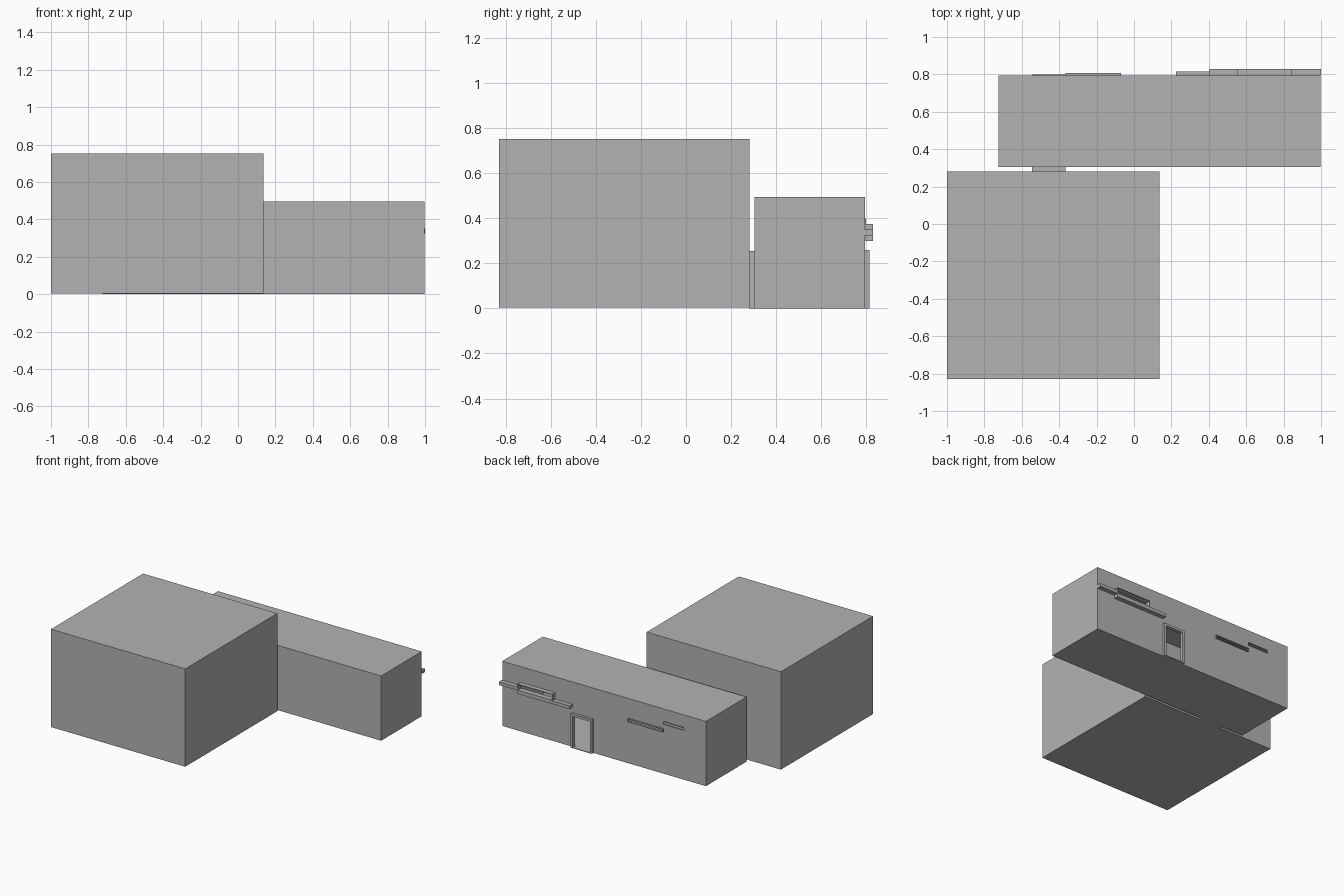
import bpy

if "Cube" in bpy.data.objects:
    bpy.data.objects.remove(bpy.data.objects["Cube"])

grey = bpy.data.materials.new("plain_grey")
grey.diffuse_color = (0.45, 0.45, 0.45, 1)
grey.use_nodes = True
grey.node_tree.nodes["Principled BSDF"].inputs["Base Color"].default_value = grey.diffuse_color


def box(name, x, y, z):
    """Flat-sided block between the given (low, high) limits."""
    bpy.ops.mesh.primitive_cube_add(
        size=1, location=[(a + b) / 2 for a, b in (x, y, z)])
    ob = bpy.context.object
    ob.name = name
    ob.scale = [b - a for a, b in (x, y, z)]
    bpy.ops.object.transform_apply(location=False, rotation=False, scale=True)
    ob.data.materials.append(grey)
    return ob


def cut(target, name, x, y, z):
    """Subtract a hidden block from the target."""
    cutter = box(name, x, y, z)
    cutter.hide_render = True
    cutter.hide_set(True)
    mod = target.modifiers.new(name, 'BOOLEAN')
    mod.operation = 'DIFFERENCE'
    mod.solver = 'EXACT'
    mod.object = cutter


WALL = 0.795   # rear wall of the annex
T = 0.005      # wall thickness

# Main hall and the annex behind it
box("main_hall", (-1, 0.135), (-0.83, 0.282), (0.004, 0.752))
annex = box("annex", (-0.725, 0.997), (0.305, WALL), (0, 0.495))
cut(annex, "annex_room", (-0.725 + T, 0.997 - T), (0.305 + T, WALL - T), (T, 0.495 - T))

# Passage joining the two buildings
box("passage", (-0.545, -0.365), (0.28, 0.307), (0, 0.255))

# Framed openings: name, x limits, z limits, projection, frame width
openings = [
    ("rear_door", (0.225, 0.405), (0, 0.26), 0.02, 0.018),
    ("bay_window", (0.55, 0.845), (0.325, 0.375), 0.035, 0.004),
    ("long_slit_window", (-0.365, -0.07), (0.32, 0.345), 0.012, 0.004),
    ("short_slit_window", (-0.545, -0.365), (0.375, 0.40), 0.004, 0.004),
]
for name, (x0, x1), (z0, z1), out, w in openings:
    inner_x = (x0 + w, x1 - w)
    inner_z = (z0 + w if z0 > 0 else T, z1 - w)
    frame = box(name + "_frame", (x0, x1), (WALL, WALL + out), (z0, z1))
    cut(frame, name + "_frame_cutter", inner_x, (WALL - 0.02, WALL + 0.1), inner_z)
    cut(annex, name + "_wall_cutter", inner_x, (WALL - 0.02, WALL + 0.1), inner_z)

# Ledges stepping along the rear wall beside the bay window
box("upper_ledge", (0.845, 1.0), (WALL, WALL + 0.035), (0.325, 0.35))
box("lower_ledge", (0.405, 0.845), (WALL, WALL + 0.035), (0.30, 0.325))
